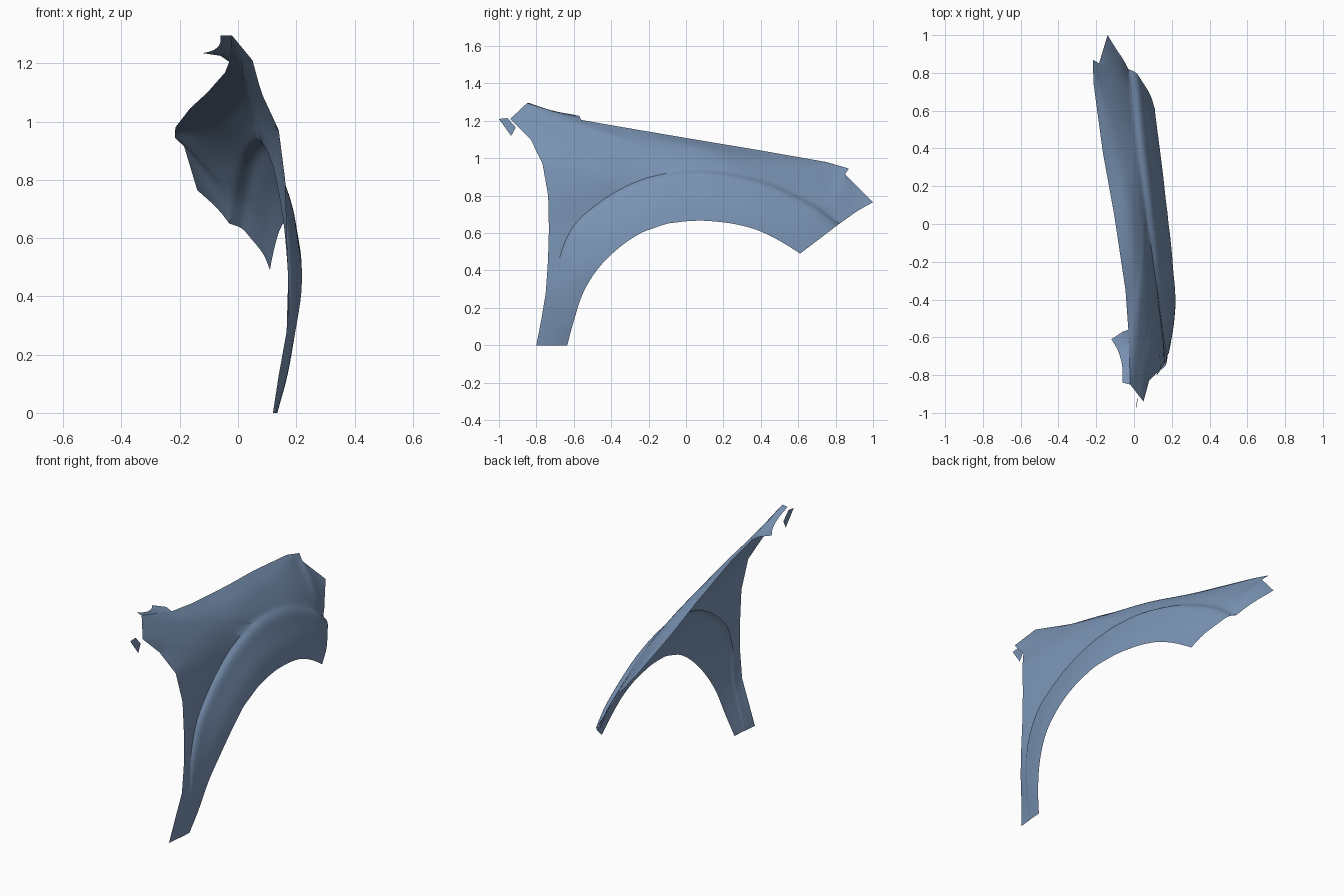
import bpy
from mathutils import Vector as V

# Rails of the panel, each running from the foot of the pillar to the nose (x, y, z)
outer = [(.12, -.80, 0), (.14, -.775, .13), (.167, -.75, .28), (.172, -.738, .45),
         (.168, -.733, .62), (.162, -.737, .80), (.14, -.767, .97), (.08, -.83, 1.10),
         (.05, -.94, 1.21), (-.02, -.85, 1.295), (-.03, -.56, 1.205), (-.045, -.35, 1.168),
         (-.105, .05, 1.10), (-.165, .38, 1.045), (-.215, .75, .98), (-.217, .87, .945),
         (-.185, .85, .915), (-.14, 1.0, .765)]
shoulder = [(.123, -.77, 0), (.147, -.75, .13), (.172, -.73, .28), (.173, -.715, .46),
            (.165, -.69, .63), (.155, -.64, .80), (.133, -.62, .95), (.095, -.65, 1.06),
            (.06, -.68, 1.13), (.03, -.62, 1.165), (.02, -.45, 1.145), (.012, -.28, 1.107),
            (-.03, .07, 1.06), (-.088, .38, .997), (-.147, .65, .957), (-.185, .80, .93),
            (-.14, .85, .86), (-.09, .92, .72)]
crease = [(.128, -.72, 0), (.155, -.71, .13), (.178, -.695, .29), (.172, -.675, .47),
          (.158, -.60, .64), (.138, -.46, .765), (.122, -.34, .84), (.108, -.25, .88),
          (.10, -.19, .90), (.085, -.08, .925), (.07, 0, .935), (.058, .10, .938),
          (.037, .25, .92), (.013, .43, .875), (-.005, .60, .80), (-.013, .70, .745),
          (-.02, .76, .70), (-.03, .82, .65)]
lip = [(.135, -.635, 0), (.17, -.60, .13), (.197, -.55, .28), (.217, -.47, .41),
       (.218, -.36, .52), (.208, -.25, .595), (.202, -.17, .627), (.195, -.10, .65),
       (.19, -.05, .657), (.183, 0, .663), (.177, .06, .666), (.168, .13, .664),
       (.155, .25, .65), (.14, .37, .62), (.127, .47, .575), (.118, .54, .535),
       (.113, .58, .51), (.11, .61, .49)]
N = 4


def rail(pts, smooth=True):
    """Resample a rail, N steps per span, curved or straight."""
    p = [V(q) for q in pts]
    out = []
    for i in range(len(p) - 1):
        a, b = p[i], p[i + 1]
        ta = (b - p[i - 1]) / 2 if i else b - a
        tb = (p[i + 2] - a) / 2 if i + 2 < len(p) else b - a
        for k in range(N):
            t = k / N
            if smooth:
                out.append(a * (2*t**3 - 3*t*t + 1) + ta * (t**3 - 2*t*t + t)
                           + b * (3*t*t - 2*t**3) + tb * (t**3 - t*t))
            else:
                out.append(a.lerp(b, t))
    return out + [p[-1]]


paint = bpy.data.materials.new("blue_paint")
paint.diffuse_color = (.195, .295, .46, 1)


def sheet(name, rows):
    """Skin a grid of points as a smooth quad sheet."""
    w = len(rows[0])
    verts = [p for r in rows for p in r]
    faces = [(i*w + j, i*w + j + 1, (i+1)*w + j + 1, (i+1)*w + j)
             for i in range(len(rows) - 1) for j in range(w - 1)]
    me = bpy.data.meshes.new(name)
    me.from_pydata(verts, [], faces)
    me.materials.append(paint)
    ob = bpy.data.objects.new(name, me)
    bpy.context.collection.objects.link(ob)
    bpy.context.view_layer.objects.active = ob
    ob.select_set(True)
    bpy.ops.object.shade_smooth_by_angle(angle=.6)
    ob.select_set(False)


# Main panel: each cross-section is a panel meeting the arch flare at a creased ledge
columns = []
for o, s, c, l in zip(rail(outer, False), rail(shoulder), rail(crease), rail(lip)):
    kick = max(0, l.x - c.x)
    mid = s.lerp(c, .5) + V((.05 * abs(c.z - s.z) * min(1, kick * 10), 0, 0))
    ledge = c.lerp(l, .1) + V((.2 * kick, 0, 0))
    m1 = c.lerp(l, .32) + V((.21 * kick, 0, 0))
    m2 = c.lerp(l, .65) + V((.18 * kick, 0, 0))
    columns.append(rail([o, s, mid, c]) + rail([c, ledge, m1, m2, l])[1:])
sheet("fender_panel", columns)

# Folded mounting flange at the rear top corner
sheet("hinge_flange", [
    rail([(-.02, -.85, 1.295), (-.023, -.75, 1.264), (-.027, -.65, 1.233), (-.03, -.56, 1.205)]),
    rail([(-.04, -.845, 1.296), (-.045, -.75, 1.265), (-.06, -.65, 1.238), (-.06, -.57, 1.226)]),
    rail([(-.06, -.84, 1.296), (-.063, -.75, 1.265), (-.085, -.67, 1.245), (-.12, -.61, 1.235)])])

# Small loose corner trim behind the panel
sheet("corner_trim", [[V((.012, -1, 1.21)), V((.014, -.955, 1.215))],
                      [V((.018, -.935, 1.12)), V((.016, -.91, 1.165))]])
